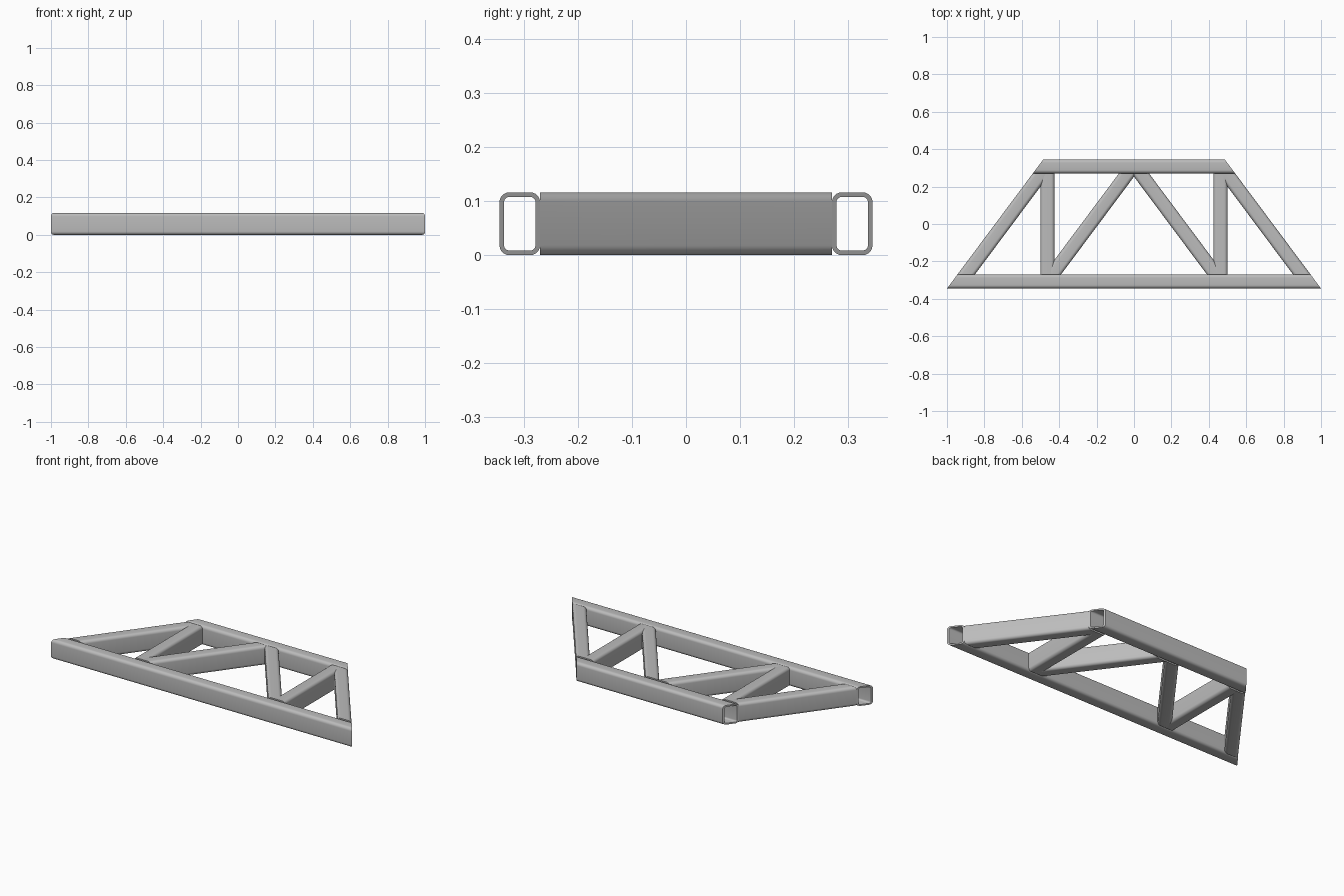
import bpy
import bmesh
import math

# Remove the default cube
cube = bpy.data.objects.get("Cube")
if cube:
    bpy.data.objects.remove(cube, do_unlink=True)

steel = bpy.data.materials.new("steel grey")
steel.use_nodes = True
GREY = (0.5, 0.5, 0.5, 1.0)
steel.diffuse_color = GREY
steel.node_tree.nodes["Principled BSDF"].inputs["Base Color"].default_value = GREY

WIDTH, HEIGHT, WALL, RADIUS = 0.075, 0.116, 0.0085, 0.018
OUTER_Y, INNER_Y = 0.345, 0.27
SLOPE = 0.746                                  # sideways run per unit of y
WIDE = WIDTH * math.hypot(1, SLOPE)            # x width of a sloping tube


def rounded_rect(w, h, r, steps=6):
    """Rounded rectangle loop, centred on zero."""
    loop = []
    corners = ((1, 1), (-1, 1), (-1, -1), (1, -1))
    for quarter, (sx, sy) in enumerate(corners):
        for i in range(steps + 1):
            a = (quarter + i / steps) * math.pi / 2
            loop.append((sx * (w / 2 - r) + r * math.cos(a),
                         sy * (h / 2 - r) + r * math.sin(a)))
    return loop


def tube(name, start, end):
    """Hollow tube; start and end map an across offset to the (x, y) of the cut."""
    bm = bmesh.new()
    skins = []
    for inset in (0, WALL):
        loop = rounded_rect(WIDTH - 2 * inset, HEIGHT - 2 * inset, RADIUS - inset)
        skins.append([[bm.verts.new((*cut(u), z + HEIGHT / 2)) for u, z in loop]
                      for cut in (start, end)])
    (o0, o1), (i0, i1) = skins
    # Outer wall, inner wall and the two cut rims
    for a, b in ((o0, o1), (i1, i0), (i0, o0), (o1, i1)):
        for k in range(len(a)):
            n = (k + 1) % len(a)
            bm.faces.new((a[k], a[n], b[n], b[k]))
    bmesh.ops.recalc_face_normals(bm, faces=bm.faces)
    mesh = bpy.data.meshes.new(name)
    bm.to_mesh(mesh)
    bm.free()
    mesh.materials.append(steel)
    obj = bpy.data.objects.new(name, mesh)
    bpy.context.collection.objects.link(obj)
    bpy.ops.object.select_all(action="DESELECT")
    obj.select_set(True)
    bpy.context.view_layer.objects.active = obj
    bpy.ops.object.shade_smooth_by_angle(angle=math.radians(35))


def edge_x(y):
    """Outline of the sloping ends of the truss."""
    return 1.0 - SLOPE * (y + OUTER_Y)


def chord(name, y):
    tube(name, lambda u: (-edge_x(y + u), y + u), lambda u: (edge_x(y + u), y + u))


def web(name, x_front, x_back, wide):
    """Tube between the chords, cut flush against both of them."""
    tube(name, lambda u: (x_front + u * wide / WIDTH, -INNER_Y),
         lambda u: (x_back + u * wide / WIDTH, INNER_Y))


# Long front chord and short back chord with mitred open ends
middle = (OUTER_Y + INNER_Y) / 2
chord("front_chord", -middle)
chord("back_chord", middle)

# Web members, mirrored left and right
RUN = SLOPE * 2 * INNER_Y
for side, s in (("left", 1), ("right", -1)):
    end_front = edge_x(-INNER_Y) - WIDE / 2
    web(side + "_end_diagonal", s * end_front, s * (end_front - RUN), WIDE)
    web(side + "_post", s * 0.4625, s * 0.4625, WIDTH)
    inner_front = 0.39 + WIDE / 2
    web(side + "_inner_diagonal", s * inner_front, s * (inner_front - RUN), WIDE)
